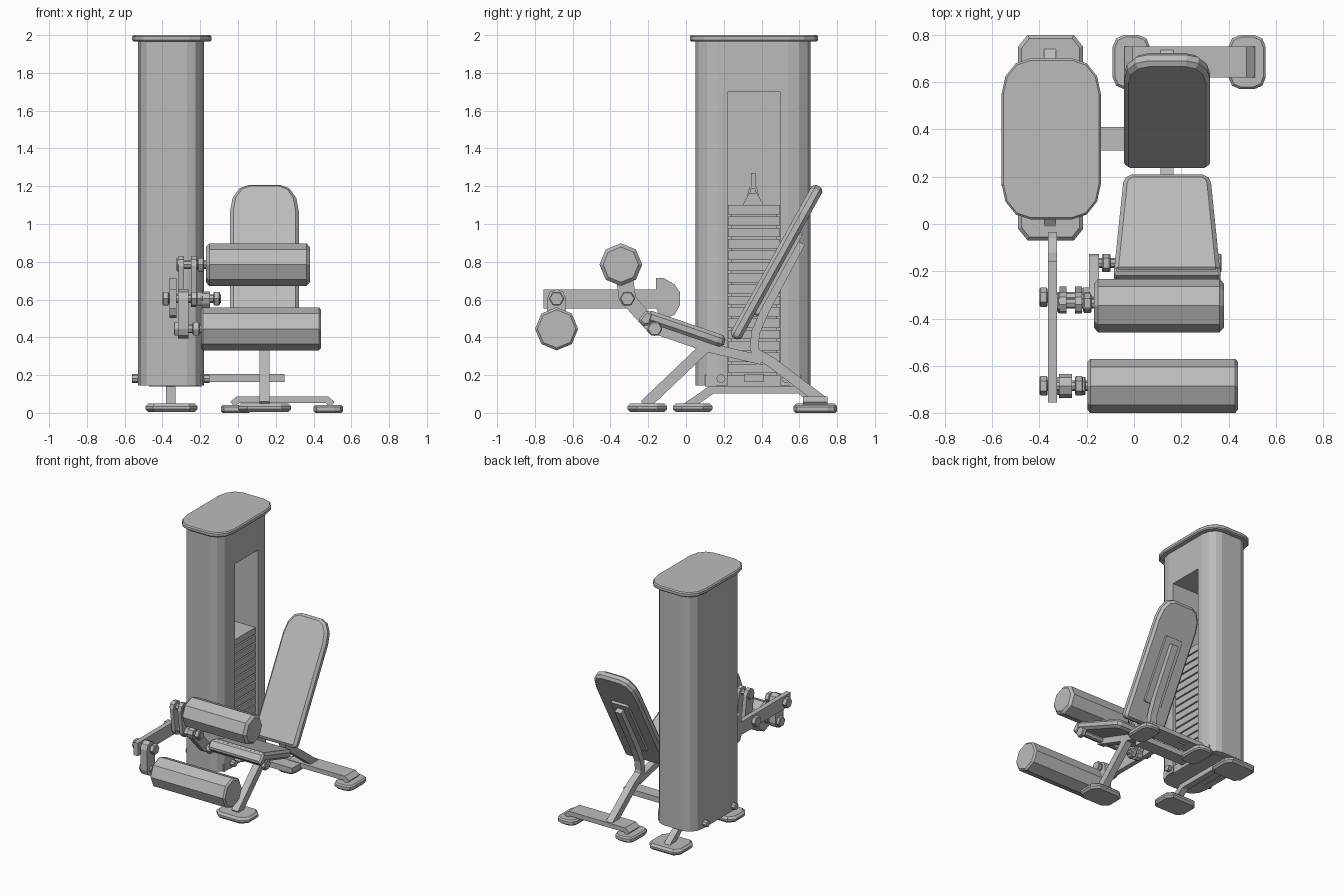
import bpy, bmesh, math
from mathutils import Vector, Matrix

old = bpy.data.objects.get("Cube")
if old:
    bpy.data.objects.remove(old, do_unlink=True)

grey = bpy.data.materials.new("plain_grey")
grey.use_nodes = True
grey.diffuse_color = (0.5, 0.5, 0.5, 1)
grey.node_tree.nodes["Principled BSDF"].inputs["Base Color"].default_value = (0.5, 0.5, 0.5, 1)


def prism(name, pts, axis, lo, hi, bevel=0, matrix=None):
    """Extrude a 2D outline along an axis, optionally chamfering its rims."""
    place = {"x": lambda a, b, t: (t, a, b),
             "y": lambda a, b, t: (a, t, b),
             "z": lambda a, b, t: (a, b, t)}[axis]
    bm = bmesh.new()
    ends = [[bm.verts.new(place(a, b, t)) for a, b in pts] for t in (lo, hi)]
    for ring in ends:
        bm.faces.new(ring)
    for i in range(len(pts)):
        j = (i + 1) % len(pts)
        bm.faces.new((ends[0][i], ends[0][j], ends[1][j], ends[1][i]))
    bmesh.ops.recalc_face_normals(bm, faces=bm.faces)
    mesh = bpy.data.meshes.new(name)
    bm.to_mesh(mesh)
    bm.free()
    mesh.materials.append(grey)
    ob = bpy.data.objects.new(name, mesh)
    bpy.context.collection.objects.link(ob)
    if matrix:
        ob.matrix_world = matrix
    if bevel:
        mod = ob.modifiers.new("chamfer", "BEVEL")
        mod.width = bevel
        mod.segments = 1
        mod.angle_limit = math.radians(60)
    return ob


def round_rect(x0, x1, y0, y1, low, high, seg=3):
    """Rectangle with elliptical corners; low and high are (rx, ry)."""
    pts = []
    for k, (cx, cy, r) in enumerate(((x1 - low[0], y0 + low[1], low),
                                     (x1 - high[0], y1 - high[1], high),
                                     (x0 + high[0], y1 - high[1], high),
                                     (x0 + low[0], y0 + low[1], low))):
        for i in range(seg + 1):
            a = math.pi / 2 * (k - 1 + i / seg)
            pts.append((cx + r[0] * math.cos(a), cy + r[1] * math.sin(a)))
    return pts


def strip(name, path, thick, axis, lo, hi, bevel=0):
    """Flat bar following a path, with mitred bends."""
    p = [Vector(q) for q in path]
    left, right = [], []
    for i, q in enumerate(p):
        a = (q - p[i - 1]).normalized() if i else (p[1] - q).normalized()
        b = (p[i + 1] - q).normalized() if i < len(p) - 1 else a
        t = (a + b).normalized()
        off = Vector((-t.y, t.x)) * (thick / 2 / max(t.dot(a), 0.5))
        left.append(q + off)
        right.append(q - off)
    return prism(name, [tuple(v) for v in left + right[::-1]], axis, lo, hi, bevel)


def box(name, x, y, z, bevel=0):
    return prism(name, [(x[0], y[0]), (x[1], y[0]), (x[1], y[1]), (x[0], y[1])], "z", *z, bevel)


def rod(name, y, z, r, x0, x1, sides=8, bevel=0):
    pts = [(y + r * math.cos(math.tau * i / sides), z + r * math.sin(math.tau * i / sides))
           for i in range(sides)]
    return prism(name, pts, "x", x0, x1, bevel)


def link(name, a, b, r, x0, x1):
    """Plate with rounded ends joining two pivots."""
    a, b = Vector(a), Vector(b)
    ang = math.atan2(b.y - a.y, b.x - a.x)
    pts = []
    for c, start in ((b, ang - math.pi / 2), (a, ang + math.pi / 2)):
        for i in range(5):
            t = start + math.pi * i / 4
            pts.append((c.x + r * math.cos(t), c.y + r * math.sin(t)))
    prism(name, pts, "x", x0, x1)


# Weight tower with an open stack bay on its left side
shell = round_rect(-0.53, -0.18, 0.05, 0.66, (0.09, 0.12), (0.09, 0.12))
bay = [(-0.18, 0.22), (-0.48, 0.22), (-0.48, 0.50), (-0.18, 0.50)]
prism("tower_lower", shell[:4] + bay + shell[4:], "z", 0.145, 1.70)
prism("tower_upper", shell, "z", 1.70, 1.97)
prism("tower_cap", round_rect(-0.56, -0.14, 0.02, 0.70, (0.12, 0.15), (0.12, 0.15)),
      "z", 1.965, 2.0, 0.008)
box("tower_floor", (-0.47, -0.19), (0.10, 0.61), (0.14, 0.20))

# Weight stack, with lifting hook
for i in range(15):
    z = 0.21 + i * 0.06
    box("weight_plate", (-0.475, -0.20), (0.222, 0.498), (z, z + 0.05))
box("stack_core", (-0.45, -0.22), (0.24, 0.48), (0.2, 1.09))
prism("hook_base", [(0.30, 1.10), (0.41, 1.10), (0.40, 1.12), (0.375, 1.165),
                    (0.335, 1.165), (0.31, 1.12)], "x", -0.36, -0.32)
strip("hook_ring", [(0.33, 1.15), (0.34, 1.19), (0.37, 1.19), (0.38, 1.15)], 0.012,
      "x", -0.35, -0.33)
box("hook_cable", (-0.35, -0.33), (0.345, 0.368), (1.19, 1.27))

# Tower base rail, feet and bolts
strip("tower_base_rail", [(0.0, 0.03), (0.14, 0.125), (0.60, 0.125), (0.73, 0.03)],
      0.045, "x", -0.38, -0.33)
for y0, y1 in ((-0.07, 0.14), (0.57, 0.80)):
    prism("tower_foot", round_rect(-0.49, -0.215, y0, y1, (0.04, 0.05), (0.04, 0.05), 1),
          "z", 0.005, 0.05, 0.015)
for y in (0.185, 0.53):
    rod("tower_bolt", y, 0.182, 0.024, -0.56, -0.15)

# Bench frame
X0, X1 = 0.113, 0.167
box("tower_link_bar", (-0.2, 0.245), (0.31, 0.41), (0.163, 0.205))
strip("bench_beam", [(-0.20, 0.455), (0.12, 0.345), (0.40, 0.28)], 0.05, "x", X0, X1)
strip("bench_front_leg", [(-0.22, 0.04), (0.10, 0.345)], 0.058, "x", X0, X1)
strip("bench_rear_leg", [(0.36, 0.32), (0.45, 0.27), (0.72, 0.065)], 0.055, "x", X0, X1)
strip("back_post", [(0.38, 0.28), (0.36, 0.35), (0.37, 0.43), (0.42, 0.545), (0.61, 0.90)],
      0.045, "x", X0, X1)
prism("front_foot", round_rect(0.0, 0.28, -0.31, -0.10, (0.05, 0.05), (0.05, 0.05), 1),
      "z", 0.005, 0.05, 0.015)
strip("rear_crossbar", [(-0.03, 0.045), (0.0, 0.07), (0.47, 0.07), (0.50, 0.045)],
      0.035, "y", 0.62, 0.75)
for x in (-0.09, 0.40):
    prism("rear_foot", round_rect(x, x + 0.157, 0.57, 0.80, (0.05, 0.05), (0.05, 0.05), 2),
          "z", 0.0, 0.042, 0.01)

# Backrest, with mounting plate on its rear
tilt = Matrix.Translation((0.14, 0.285, 0.38)) @ Matrix.Rotation(math.radians(61), 4, "X")
prism("backrest_pad", round_rect(-0.182, 0.182, 0, 0.92, (0.03, 0.03), (0.10, 0.16)),
      "z", 0, 0.065, 0.018, tilt)
prism("backrest_plate", round_rect(-0.075, 0.075, 0.16, 0.66, (0.01, 0.01), (0.01, 0.01), 1),
      "z", -0.018, 0.005, 0, tilt)

# Seat, tapering to the back and folding down at the front
slope = Matrix.Translation((0.14, -0.22, 0.485)) @ Matrix.Rotation(math.radians(-18.9), 4, "X")
prism("seat_pad", [(-0.225, 0), (0.225, 0), (0.186, 0.40), (0.175, 0.425), (0.15, 0.438),
                   (-0.15, 0.438), (-0.175, 0.425), (-0.186, 0.40)],
      "z", 0, 0.065, 0.018, slope)
prism("seat_front_lip", [(-0.255, 0.49), (-0.21, 0.545), (-0.17, 0.525), (-0.19, 0.465),
                         (-0.225, 0.46)], "x", -0.085, 0.365, 0.012)

# Swinging lever with cam plate
box("lever_bar", (-0.363, -0.325), (-0.755, -0.10), (0.553, 0.652))
prism("lever_cam", [(-0.16, 0.64), (-0.16, 0.715), (-0.12, 0.715), (-0.06, 0.68),
                    (-0.033, 0.64), (-0.033, 0.57), (-0.06, 0.52), (-0.10, 0.503),
                    (-0.14, 0.515), (-0.16, 0.56)], "x", -0.363, -0.325)

# Pivot bolts with hexagonal nuts: y, z, ends, nut positions
for y, z, x0, x1, nuts in ((-0.685, 0.605, -0.40, -0.22, (-0.40, -0.25)),
                           (-0.31, 0.605, -0.40, -0.09, (-0.40, -0.22, -0.13)),
                           (-0.685, 0.445, -0.34, -0.19, (-0.34, -0.24)),
                           (-0.335, 0.785, -0.32, -0.16, (-0.325, -0.215)),
                           (-0.165, 0.445, -0.18, 0.37, (-0.135, 0.335))):
    rod("pivot_bolt", y, z, 0.022, x0, x1)
    for n in nuts:
        rod("pivot_nut", y, z, 0.041, n, n + 0.035, 6, 0.005)

# Connecting links
link("lower_roller_link", (-0.685, 0.605), (-0.685, 0.445), 0.05, -0.318, -0.262)
for x in (-0.315, -0.25):
    link("upper_roller_link", (-0.31, 0.605), (-0.335, 0.785), 0.045, x, x + 0.03)
link("seat_pivot_link", (-0.31, 0.605), (-0.165, 0.445), 0.038, -0.19, -0.147)

# Padded rollers
rod("upper_roller", -0.345, 0.785, 0.113, -0.17, 0.38, 8, 0.018)
rod("lower_roller", -0.685, 0.445, 0.114, -0.197, 0.44, 8, 0.012)
